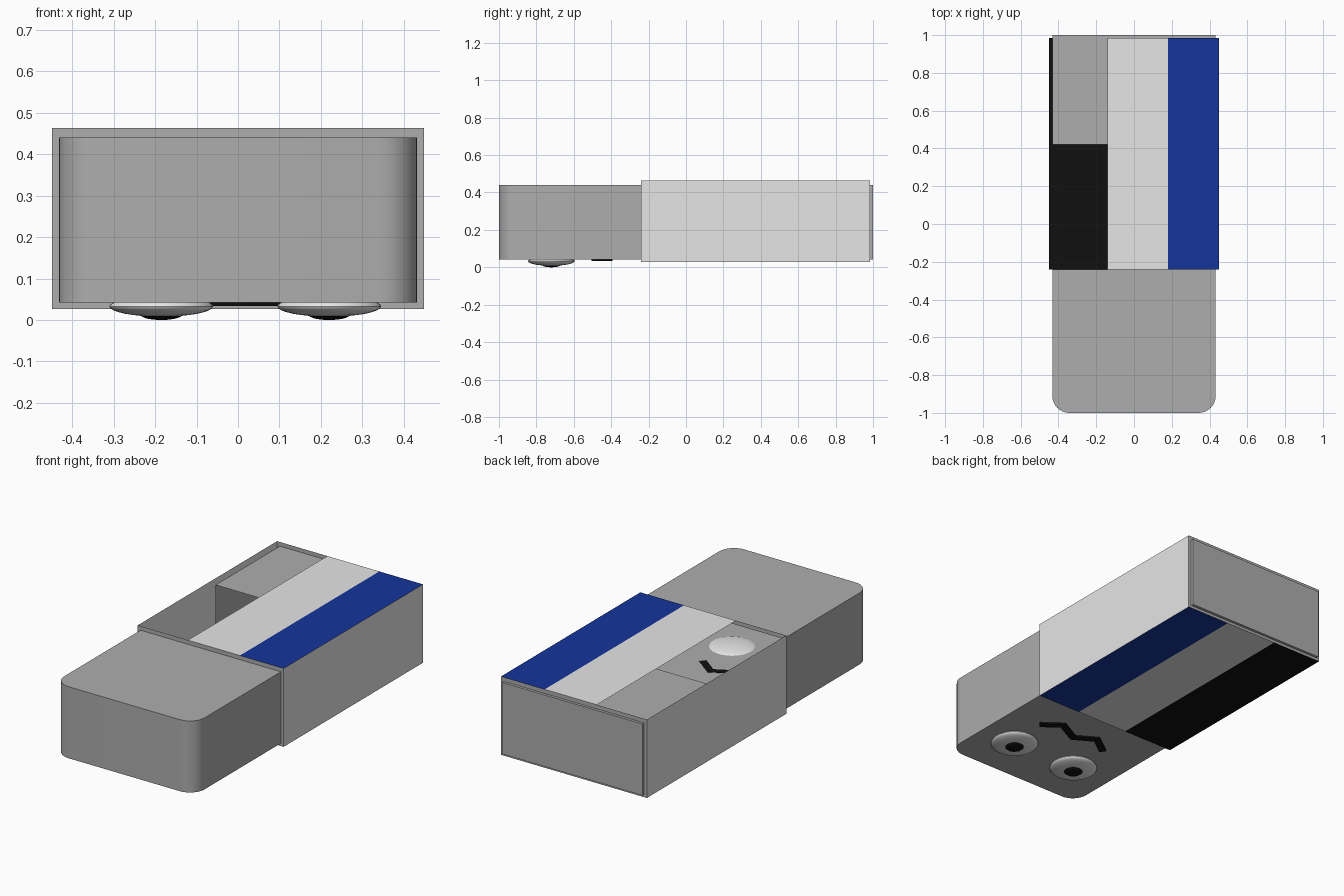
import bpy, bmesh, math
from mathutils import Vector

if "Cube" in bpy.data.objects:
    bpy.data.objects.remove(bpy.data.objects["Cube"])


def material(name, r, g, b):
    m = bpy.data.materials.new(name)
    m.use_nodes = True
    m.diffuse_color = (r, g, b, 1)
    node = next(n for n in m.node_tree.nodes if n.type == 'BSDF_PRINCIPLED')
    node.inputs["Base Color"].default_value = (r, g, b, 1)
    return m


GREY = material("rubber grey", .42, .42, .42)
PALE = material("sleeve pale grey", .79, .79, .79)
BLUE = material("stripe blue", .007, .036, .33)
BLACK = material("black", .005, .005, .005)
WHITE = material("eye white", .85, .85, .85)


def finish(name, bm, mat, smooth=False):
    mesh = bpy.data.meshes.new(name)
    bm.to_mesh(mesh)
    bm.free()
    mesh.materials.append(mat)
    ob = bpy.data.objects.new(name, mesh)
    bpy.context.collection.objects.link(ob)
    if smooth:
        bpy.ops.object.select_all(action='DESELECT')
        ob.select_set(True)
        bpy.context.view_layer.objects.active = ob
        bpy.ops.object.shade_smooth_by_angle(angle=math.radians(35))
    return ob


def sheet(name, corners, mat):
    bm = bmesh.new()
    bm.faces.new([bm.verts.new(c) for c in corners])
    return finish(name, bm, mat)


def shell(name, outline, z0, z1, mat, open_end=True, smooth=False):
    """Hollow prism over an outline running counter-clockwise."""
    bm = bmesh.new()
    low = [bm.verts.new((x, y, z0)) for x, y in outline]
    high = [bm.verts.new((x, y, z1)) for x, y in outline]
    n = len(outline)
    for i in range(n - 1 if open_end else n):
        j = (i + 1) % n
        bm.faces.new((low[i], low[j], high[j], high[i]))
    bm.faces.new(high)
    bm.faces.new(low[::-1])
    return finish(name, bm, mat, smooth)


BX, BZ0, BZ1 = .432, .042, .44       # rubber block
SX, SZ0, SZ1 = .449, .027, .463      # sleeve
SY0, SY1 = -.24, .985

# Front of the block: hollow, rounded at the front, open inside the sleeve
R, STEPS = .09, 8
front = [(-BX, SY0)]
for cx, start in ((-BX + R, math.pi), (BX - R, 1.5 * math.pi)):
    for i in range(STEPS + 1):
        a = start + i / STEPS * math.pi / 2
        front.append((cx + R * math.cos(a), -1 + R + R * math.sin(a)))
front.append((BX, SY0))
shell("block_front", front, BZ0, BZ1, GREY, smooth=True)

# Rear of the block, open towards the front
shell("block_rear", [(BX, .42), (BX, 1), (-BX, 1), (-BX, .42)], BZ0, BZ1, GREY)

# Sleeve sides
for name, s in (("left", 1), ("right", -1)):
    ring = [(s * SX, SY0, SZ0), (s * SX, SY1, SZ0), (s * SX, SY1, SZ1), (s * SX, SY0, SZ1)]
    sheet("sleeve_side_" + name, ring[::s], PALE)

# Sleeve stripes; the top has an open slot in place of the black one
stripes = (("blue", .18, SX, BLUE), ("pale", -.14, .18, PALE), ("black", -SX, -.14, BLACK))
for name, x0, x1, mat in stripes:
    for level, z in (("top", SZ1), ("bottom", SZ0)):
        if (name, level) == ("black", "top"):
            continue
        ring = [(x0, SY0, z), (x1, SY0, z), (x1, SY1, z), (x0, SY1, z)]
        sheet("sleeve_%s_%s" % (level, name), ring if z == SZ1 else ring[::-1], mat)

# Rims that close the gap between sleeve and block at each end
for name, y, d in (("front", SY0, 1), ("rear", SY1, -1)):
    bm = bmesh.new()
    outer = [bm.verts.new(c) for c in
             ((-SX, y, SZ0), (SX, y, SZ0), (SX, y, SZ1), (-SX, y, SZ1))]
    inner = [bm.verts.new(c) for c in
             ((-BX, y, BZ0), (BX, y, BZ0), (BX, y, BZ1), (-BX, y, BZ1))]
    for i in range(4):
        j = (i + 1) % 4
        bm.faces.new((outer[i], outer[j], inner[j], inner[i])[::d])
    finish("sleeve_rim_" + name, bm, GREY)


# Eyes on the underside
def ellipsoid(name, x, z, radius, half, mat):
    bm = bmesh.new()
    bmesh.ops.create_uvsphere(bm, u_segments=32, v_segments=16, radius=1)
    bmesh.ops.scale(bm, vec=(radius, radius, half), verts=bm.verts)
    bmesh.ops.translate(bm, vec=(x, -.72, z), verts=bm.verts)
    finish(name, bm, mat, True)


for name, x in (("left", .22), ("right", -.185)):
    ellipsoid("eye_" + name, x, .033, .125, .025, WHITE)
    ellipsoid("pupil_" + name, x, .013, .05, .013, BLACK)

# Zigzag mouth, a thin mitred ribbon
path = [Vector(p) for p in ((.24, -.49), (.14, -.415), (.018, -.48), (-.093, -.415), (-.195, -.49))]
sides = ([], [])
for i, p in enumerate(path):
    dirs = [(path[k + 1] - path[k]).normalized() for k in (i - 1, i) if 0 <= k < len(path) - 1]
    normals = [Vector((-d.y, d.x)) for d in dirs]
    miter = sum(normals, Vector((0, 0))).normalized()
    miter *= .019 / miter.dot(normals[0])
    sides[0].append(p + miter)
    sides[1].append(p - miter)
loop = [(v.x, v.y) for v in sides[0] + sides[1][::-1]]
shell("mouth", loop, .034, .0435, BLACK, open_end=False)
